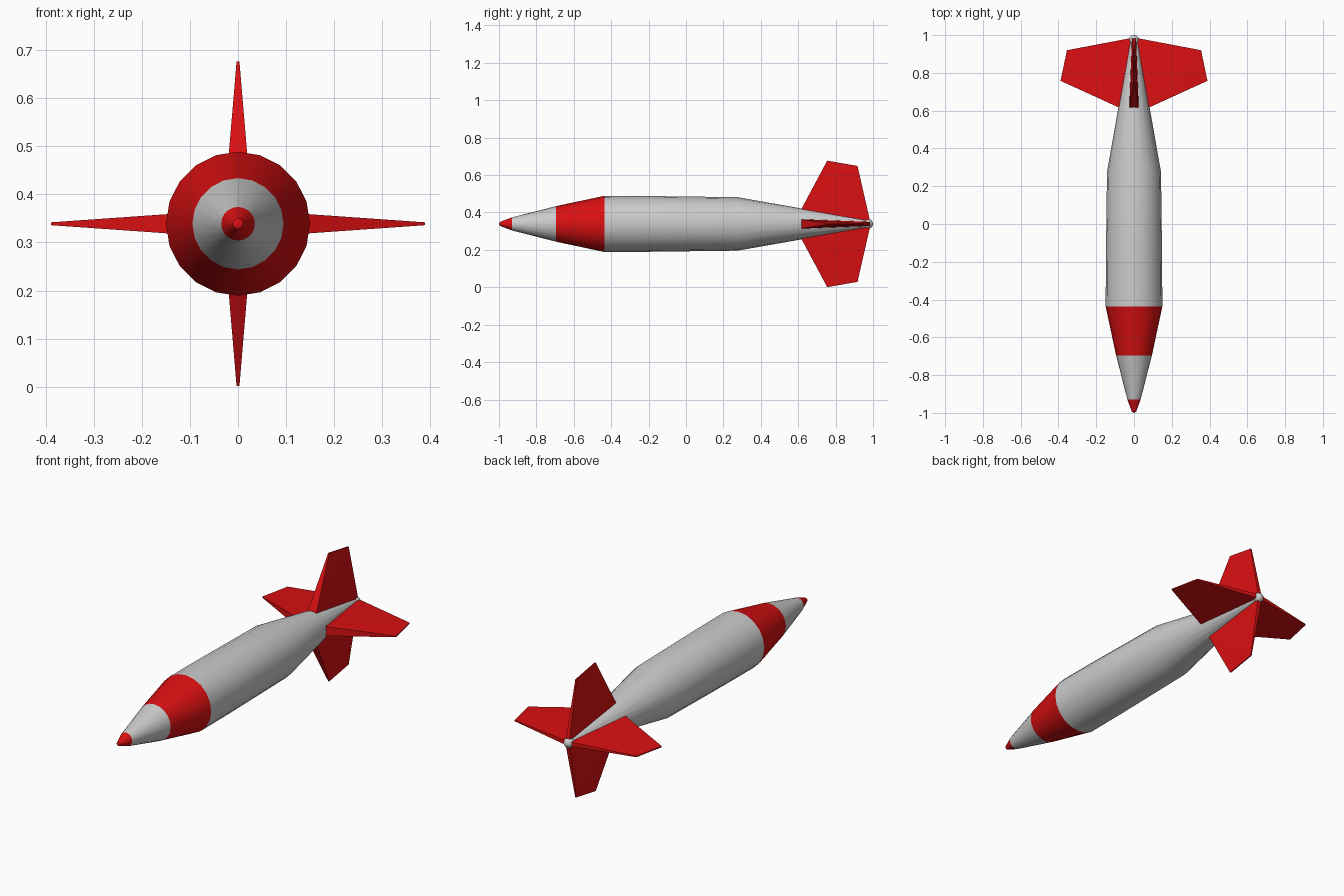
import bpy, bmesh
from math import sin, cos, pi, radians
from mathutils import Matrix

if "Cube" in bpy.data.objects:
    bpy.data.objects.remove(bpy.data.objects["Cube"])

AXIS_Z = 0.339
SIDES = 20

red = bpy.data.materials.new("red_paint")
red.diffuse_color = (0.7, 0.005, 0.006, 1)
red.use_nodes = True
red.node_tree.nodes["Principled BSDF"].inputs["Base Color"].default_value = red.diffuse_color


def finish(name, bm, material=None, smooth=True):
    bmesh.ops.recalc_face_normals(bm, faces=bm.faces)
    mesh = bpy.data.meshes.new(name)
    bm.to_mesh(mesh)
    bm.free()
    obj = bpy.data.objects.new(name, mesh)
    bpy.context.collection.objects.link(obj)
    obj.location.z = AXIS_Z
    if material:
        mesh.materials.append(material)
    if smooth:
        bpy.ops.object.select_all(action='DESELECT')
        obj.select_set(True)
        bpy.context.view_layer.objects.active = obj
        bpy.ops.object.shade_smooth_by_angle(angle=radians(25))
    return obj


def lathe(name, profile, material=None):
    """Revolve (y, radius) points around the long axis; radius 0 closes to a point."""
    bm = bmesh.new()
    rings = []
    for y, r in profile:
        if r == 0:
            rings.append([bm.verts.new((0, y, 0))] * SIDES)
        else:
            angles = [2 * pi * i / SIDES for i in range(SIDES)]
            rings.append([bm.verts.new((r * sin(a), y, r * cos(a))) for a in angles])
    for a, b in zip(rings, rings[1:]):
        for i in range(SIDES):
            j = (i + 1) % SIDES
            corners = list(dict.fromkeys((a[i], a[j], b[j], b[i])))
            bm.faces.new(corners)
    return finish(name, bm, material)


def fin(name, angle, outline):
    """Tapered fin from (y, distance from axis, half thickness) corners."""
    bm = bmesh.new()
    left = [bm.verts.new((-t, y, d)) for y, d, t in outline]
    right = [bm.verts.new((t, y, d)) for y, d, t in outline]
    bm.faces.new(left)
    bm.faces.new(right[::-1])
    for i in range(4):
        j = (i + 1) % 4
        bm.faces.new((left[i], right[i], right[j], left[j]))
    bmesh.ops.triangulate(bm, faces=[f for f in bm.faces if len(f.verts) == 4])
    bmesh.ops.rotate(bm, verts=bm.verts, matrix=Matrix.Rotation(angle, 3, 'Y'))
    return finish(name, bm, red, smooth=False)


# Painted nose sections and main body
lathe("nose_tip", [(-1.0, 0), (-0.994, 0.011), (-0.93, 0.035)], red)
lathe("nose_cone", [(-0.93, 0.035), (-0.695, 0.095)])
lathe("nose_band", [(-0.695, 0.095), (-0.437, 0.15)], red)
lathe("body", [(-0.437, 0.15), (-0.2, 0.149), (0.275, 0.143), (0.975, 0.02)])

# Rounded tail end
bm = bmesh.new()
bmesh.ops.create_uvsphere(bm, u_segments=16, v_segments=10, radius=0.026)
bmesh.ops.rotate(bm, verts=bm.verts, matrix=Matrix.Rotation(pi / 2, 3, 'X'))
bmesh.ops.translate(bm, verts=bm.verts, vec=(0, 0.974, 0))
finish("tail_ball", bm)

# Four tail fins: the side pair reaches further than the vertical pair
vertical = [(0.615, 0.076, 0.025), (0.755, 0.338, 0.003),
            (0.917, 0.31, 0.003), (0.985, 0.012, 0.011)]
side = [(0.615, 0.076, 0.025), (0.758, 0.389, 0.003),
        (0.92, 0.355, 0.003), (0.985, 0.012, 0.011)]
for name, quarter, outline in (("top_fin", 0, vertical), ("right_fin", 1, side),
                               ("bottom_fin", 2, vertical), ("left_fin", 3, side)):
    fin(name, quarter * pi / 2, outline)
